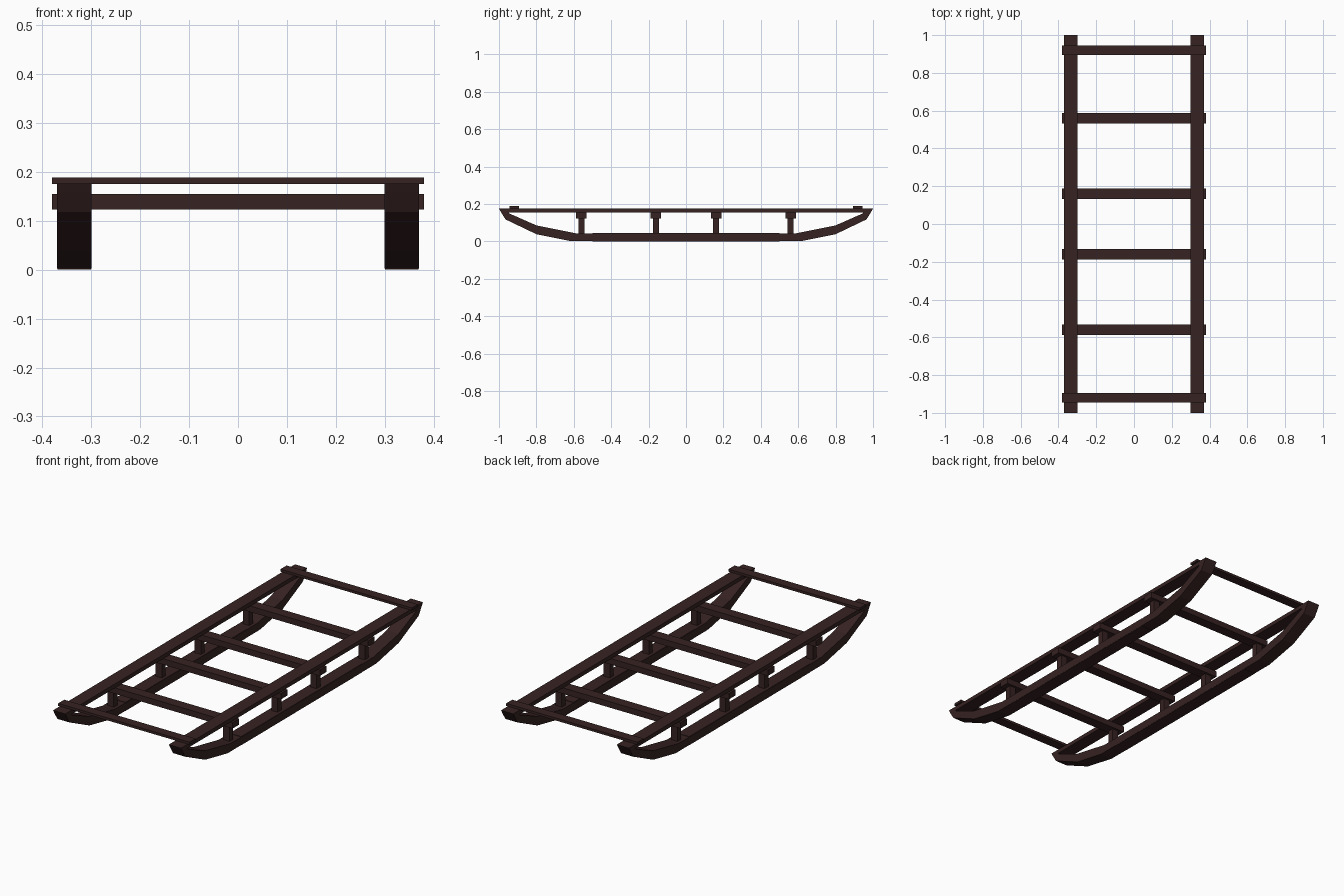
import bpy
import bmesh

cube = bpy.data.objects.get("Cube")
if cube:
    bpy.data.objects.remove(cube, do_unlink=True)

wood = bpy.data.materials.new("dark brown wood")
wood.use_nodes = True
colour = (0.038, 0.016, 0.016, 1)
wood.diffuse_color = colour
bsdf = next(n for n in wood.node_tree.nodes if n.type == "BSDF_PRINCIPLED")
bsdf.inputs["Base Color"].default_value = colour
bsdf.inputs["Roughness"].default_value = 0.8

RAIL_X, RAIL_W = 0.335, 0.07
SIDES = (("left", 1), ("right", -1))


def add_object(name, bm):
    bmesh.ops.recalc_face_normals(bm, faces=bm.faces)
    mesh = bpy.data.meshes.new(name)
    bm.to_mesh(mesh)
    bm.free()
    mesh.materials.append(wood)
    obj = bpy.data.objects.new(name, mesh)
    bpy.context.collection.objects.link(obj)
    return obj


def box(name, centre, size):
    bm = bmesh.new()
    bmesh.ops.create_cube(bm, size=1)
    bmesh.ops.scale(bm, vec=size, verts=bm.verts)
    bmesh.ops.translate(bm, vec=centre, verts=bm.verts)
    return add_object(name, bm)


def strip(name, x, lower, upper):
    """Extrude a band between two (y, z) lines, mirrored front to back."""
    low = [(-y, z) for y, z in reversed(lower)] + lower
    up = [(-y, z) for y, z in reversed(upper)] + upper
    bm = bmesh.new()
    rows = [[bm.verts.new((x - RAIL_W / 2, y, z)) for y, z in line] for line in (low, up)]
    faces = [bm.faces.new((rows[0][i], rows[0][i + 1], rows[1][i + 1], rows[1][i]))
             for i in range(len(low) - 1)]
    made = bmesh.ops.extrude_face_region(bm, geom=faces)["geom"]
    bmesh.ops.translate(bm, vec=(RAIL_W, 0, 0),
                        verts=[v for v in made if isinstance(v, bmesh.types.BMVert)])
    return add_object(name, bm)


# Curved runners and the straight rails above them
runner_low = [(0.48, 0.002), (0.615, 0.002), (0.80, 0.039), (0.965, 0.118), (0.99, 0.158)]
runner_top = [(0.48, 0.043), (0.59, 0.044), (0.80, 0.086), (0.945, 0.150), (0.95, 0.158)]
for side, s in SIDES:
    strip(side + "_runner", s * RAIL_X, runner_low, runner_top)
    strip(side + "_rail", s * RAIL_X, [(0.988, 0.155)], [(1.0, 0.176)])
    box(side + "_runner_base", (s * RAIL_X, 0, 0.0225), (RAIL_W - 0.002, 1.0, 0.045))

# Crossbars resting on posts
for n, y in enumerate((-0.56, -0.161, 0.161, 0.56), 1):
    box(f"crossbar_{n}", (0, y, 0.139), (0.76, 0.055, 0.031))
    for side, s in SIDES:
        box(f"{side}_post_{n}", (s * RAIL_X, y, 0.083), (0.036, 0.032, 0.085))

# Thin end bars on top of the rails
for name, y in (("front_end_bar", -0.919), ("back_end_bar", 0.919)):
    box(name, (0, y, 0.182), (0.76, 0.05, 0.013))
